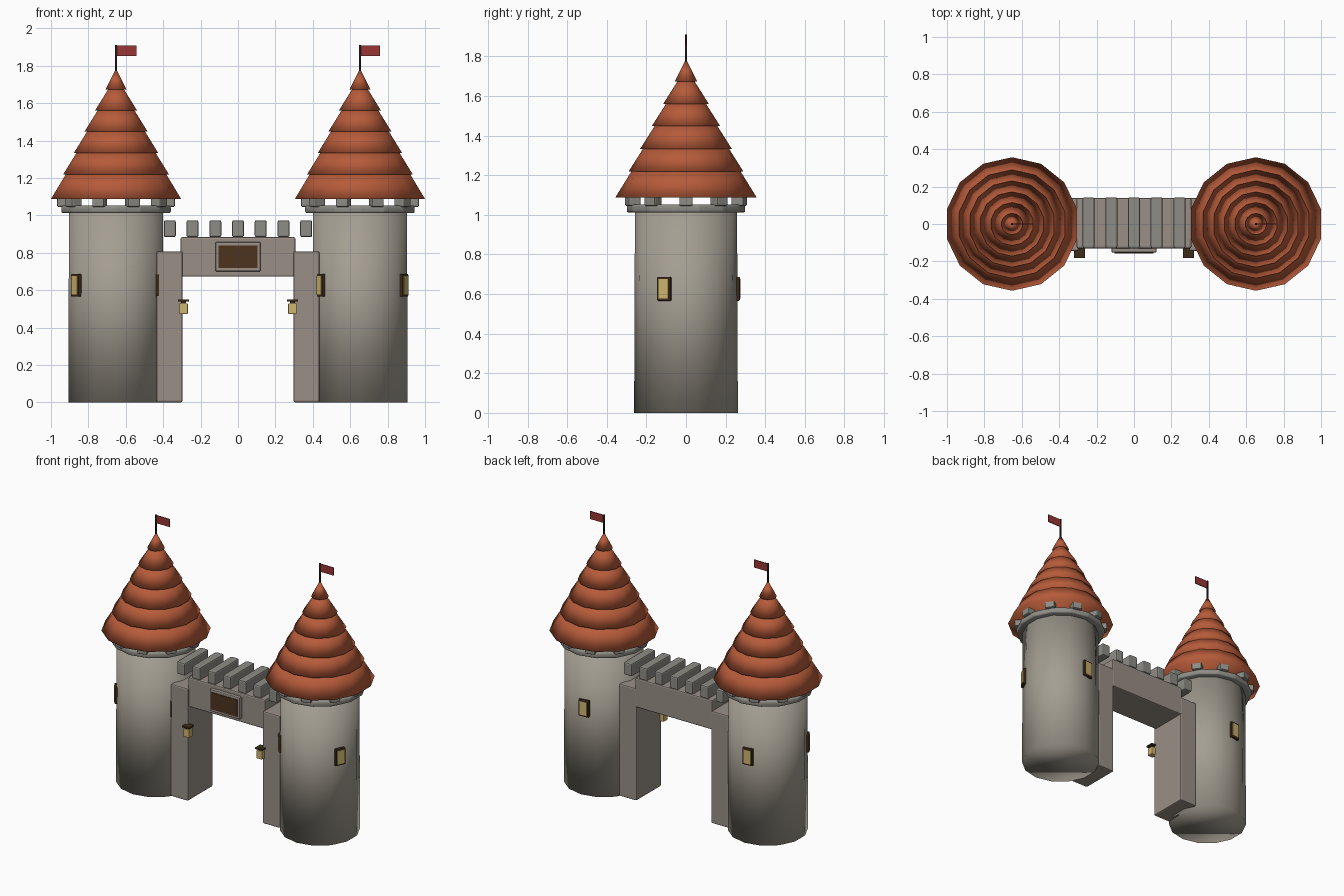
import bpy, bmesh, math
from mathutils import Matrix, Vector

if "Cube" in bpy.data.objects:
    bpy.data.objects.remove(bpy.data.objects["Cube"])


def material(name, rgb):
    m = bpy.data.materials.new(name)
    m.diffuse_color = (*rgb, 1)
    m.use_nodes = True
    m.node_tree.nodes["Principled BSDF"].inputs["Base Color"].default_value = m.diffuse_color
    return m


TOWER = material("warm grey stone", (0.37, 0.34, 0.285))
GATE = material("brown grey stone", (0.32, 0.275, 0.24))
TRIM = material("cool grey stone", (0.27, 0.265, 0.24))
ROOF = material("terracotta", (0.47, 0.105, 0.042))
GLOW = material("lamp yellow", (0.62, 0.46, 0.16))
WOOD = material("dark wood", (0.047, 0.025, 0.010))
PANEL = material("brown wood", (0.075, 0.033, 0.014))
FLAG = material("red cloth", (0.32, 0.035, 0.035))
IRON = material("black iron", (0.02, 0.017, 0.014))

SIDES = 14
TOWER_X = 0.652


def finish(bm, name, mat, bevel=0.0, smooth=False):
    if bevel:
        bmesh.ops.bevel(bm, geom=bm.edges[:], offset=bevel, segments=2,
                        profile=0.5, affect='EDGES')
    me = bpy.data.meshes.new(name)
    bm.to_mesh(me)
    bm.free()
    me.materials.append(mat)
    for p in me.polygons:
        p.use_smooth = smooth
    ob = bpy.data.objects.new(name, me)
    bpy.context.collection.objects.link(ob)
    return ob


def box(name, mat, x, y, z, bevel=0.0, matrix=None):
    """Box from (min, max) ranges, optionally moved by a matrix."""
    bm = bmesh.new()
    bmesh.ops.create_cube(bm, size=1)
    for v in bm.verts:
        v.co = Vector([r[0] + (c + 0.5) * (r[1] - r[0])
                       for c, r in zip(v.co, (x, y, z))])
    ob = finish(bm, name, mat, bevel)
    if matrix:
        ob.data.transform(matrix)
    return ob


def cone(name, mat, x, z, r1, r2, sides=SIDES, bevel=0.0, smooth=True):
    """Upright cone or cylinder spanning z = (bottom, top)."""
    bm = bmesh.new()
    move = Matrix.Translation((x, 0, (z[0] + z[1]) / 2))
    bmesh.ops.create_cone(bm, cap_ends=True, segments=sides, radius1=r1,
                          radius2=r2, depth=z[1] - z[0], matrix=move)
    if r2 == 0:
        bmesh.ops.remove_doubles(bm, verts=bm.verts[:], dist=1e-5)
    return finish(bm, name, mat, bevel, smooth)


def around(x, degrees):
    return Matrix.Translation((x, 0, 0)) @ Matrix.Rotation(math.radians(degrees), 4, 'Z')


def tower(x):
    cone("tower_wall", TOWER, x, (0, 1.02), 0.262, 0.258)
    cone("tower_ledge", TRIM, x, (1.012, 1.053), 0.30, 0.30, bevel=0.01)

    # small blocks between ledge and roof
    for i in range(10):
        box("tower_merlon", TRIM, (0.25, 0.315), (-0.034, 0.034), (1.045, 1.105),
            0.008, around(x, i * 36))

    # overlapping roof tiers
    levels = [1.088, 1.219, 1.334, 1.449, 1.561, 1.674, 1.786]
    radius = [0.357 * (levels[-1] - z) / (levels[-1] - levels[0]) for z in levels]
    for i in range(6):
        last = i == 5
        cone("roof_tier", ROOF, x, (levels[i], levels[i + 1]), radius[i],
             0 if last else radius[i + 1] - 0.014)

    # flag
    cone("flag_pole", IRON, x, (1.76, 1.91), 0.006, 0.006, sides=8)
    box("flag", FLAG, (x, x + 0.108), (-0.003, 0.003), (1.852, 1.908))

    # three windows per tower
    for angle in (-25, -145, 95):
        m = around(x, angle)
        box("window_frame", WOOD, (0.235, 0.270), (-0.037, 0.037), (0.566, 0.687), 0.005, m)
        box("window_pane", GLOW, (0.266, 0.273), (-0.027, 0.027), (0.578, 0.675), 0, m)


for side in (-1, 1):
    tower(side * TOWER_X)

    # gate pillar and its lantern
    px = side * 0.366
    box("gate_pillar", GATE, (px - 0.069, px + 0.069), (-0.145, 0.14), (0, 0.808), 0.009)
    lx = side * 0.291

    def lamp_box(name, mat, half, z, bevel=0.0):
        box(name, mat, (lx - half, lx + half), (-0.152 - half, -0.152 + half), z, bevel)

    lamp_box("lantern_glass", GLOW, 0.023, (0.472, 0.530), 0.005)
    lamp_box("lantern_neck", WOOD, 0.014, (0.528, 0.542))
    lamp_box("lantern_cap", WOOD, 0.029, (0.540, 0.550))

# gate beam with crossing merlons
box("gate_beam", GATE, (-0.307, 0.307), (-0.13, 0.14), (0.672, 0.884), 0.009)
for i in range(-3, 4):
    cx = i * 0.1215
    box("gate_merlon", TRIM, (cx - 0.032, cx + 0.032), (-0.13, 0.142), (0.884, 0.974), 0.009)

# sign over the gate
box("sign_frame", GATE, (-0.121, 0.121), (-0.153, -0.12), (0.70, 0.858), 0.007)
box("sign_panel", PANEL, (-0.103, 0.103), (-0.157, -0.150), (0.718, 0.840))
